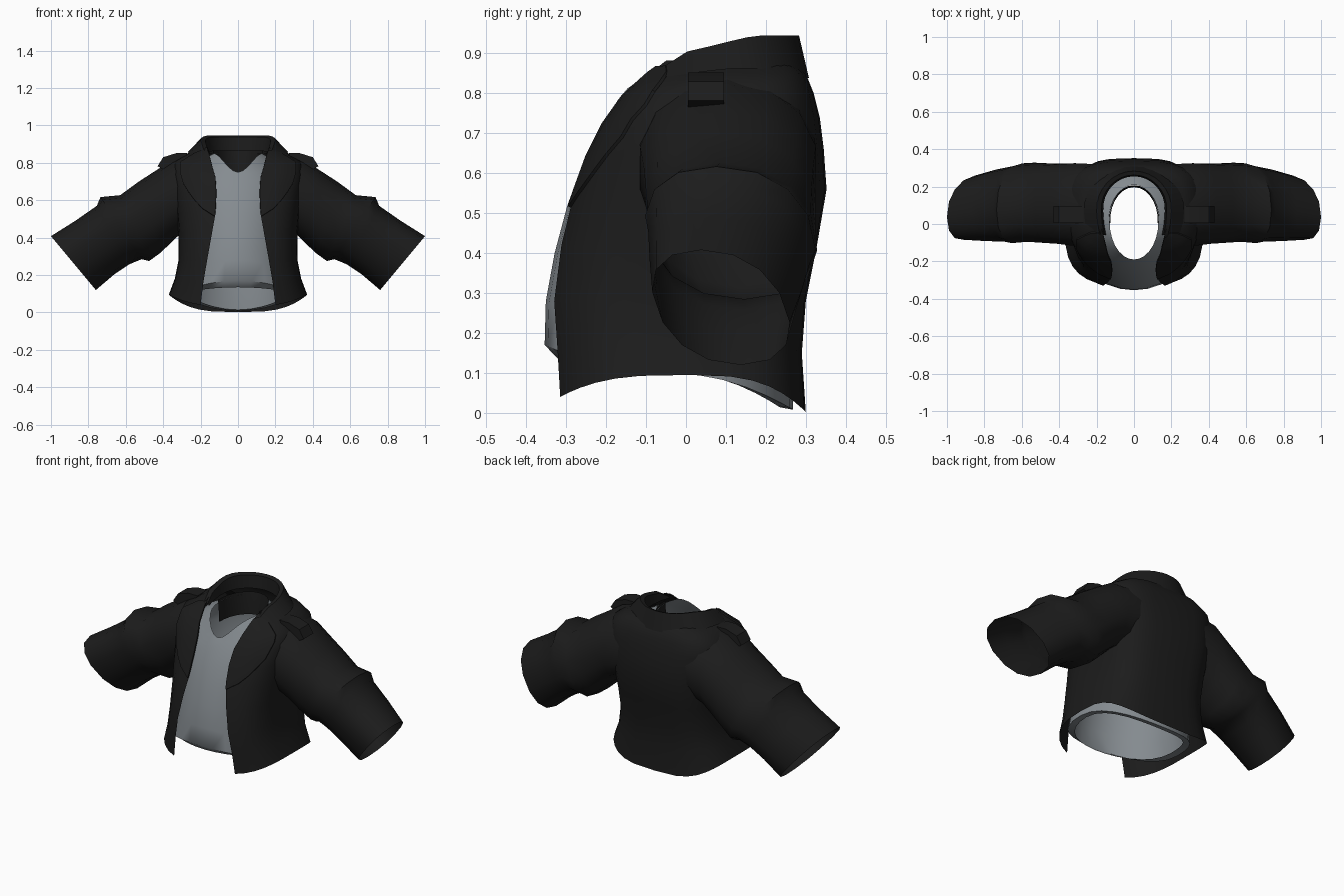
import bpy, math

if "Cube" in bpy.data.objects:
    bpy.data.objects.remove(bpy.data.objects["Cube"])

def material(name, rgb):
    m = bpy.data.materials.new(name)
    m.diffuse_color = (*rgb, 1)
    m.use_nodes = True
    m.node_tree.nodes["Principled BSDF"].inputs["Base Color"].default_value = m.diffuse_color
    return m

BLACK = material("black cloth", (0.0115, 0.0115, 0.0115))
GREY = material("grey cloth", (0.235, 0.26, 0.28))

def add_object(name, verts, faces, mat, angle=50):
    me = bpy.data.meshes.new(name)
    me.from_pydata(verts, [], faces)
    me.materials.append(mat)
    ob = bpy.data.objects.new(name, me)
    bpy.context.collection.objects.link(ob)
    bpy.ops.object.select_all(action='DESELECT')
    ob.select_set(True)
    bpy.context.view_layer.objects.active = ob
    bpy.ops.object.shade_smooth_by_angle(angle=math.radians(angle))
    return ob

def loft(name, rows, mat, closed=False, flip=False, angle=50):
    n = len(rows[0])
    verts = [p for r in rows for p in r]
    faces = []
    for i in range(len(rows) - 1):
        for j in range(n if closed else n - 1):
            k = (j + 1) % n
            f = [i * n + j, i * n + k, (i + 1) * n + k, (i + 1) * n + j]
            faces.append(f[::-1] if flip else f)
    return add_object(name, verts, faces, mat, angle)

def spow(v, e):
    return math.copysign(abs(v) ** e, v)

def mirror(rows):
    return [[(-x, y, z) for x, y, z in r] for r in rows]

# Cross-section point; t runs from the front (0) round the +x side to the back (pi)
def section(zf, zs, zb, w, yf, yb, t, ef=1.0, eb=1.0, t0=0.0, zp=2):
    s, c = math.sin(t), math.cos(t)
    yc = (yf + yb) / 2
    e = ef if c > 0 else eb
    d = (yc - yf) / math.cos(t0) ** ef if c > 0 else yb - yc
    z = zs + ((zf if c > 0 else zb) - zs) * abs(c) ** zp
    return (w * spow(s, e), yc - d * spow(c, e), z)

# Jacket body levels: z front, z side, z back, half width, y front, y back, half opening
BODY = [
    (.03, .095, .002, .37, -.315, .30, .20),
    (.16, .18, .15, .338, -.322, .29, .185),
    (.28, .28, .28, .318, -.33, .30, .165),
    (.42, .42, .42, .318, -.312, .328, .14),
    (.53, .54, .56, .332, -.285, .352, .12),
    (.64, .65, .66, .345, -.245, .345, .115),
    (.72, .74, .74, .355, -.205, .335, .12),
    (.79, .81, .80, .34, -.155, .32, .14),
    (.85, .852, .85, .265, -.09, .30, .155),
    (.875, .885, .87, .185, -.05, .275, .165),
]
EF, EB = .66, .6

def level(v):
    i = min(int(v), len(BODY) - 2)
    f = v - i
    return [a + (b - a) * f for a, b in zip(BODY[i], BODY[i + 1])]

def angle_at(x, w):
    return math.asin(min(1, x / w) ** (1 / EF))

def body_point(v, t):
    L = level(v)
    return section(*L[:6], t, EF, EB, angle_at(L[6], L[3]))

rows = []
for v in range(len(BODY)):
    t0 = angle_at(BODY[v][6], BODY[v][3])
    rows.append([body_point(v, t0 + (2 * math.pi - 2 * t0) * j / 28) for j in range(29)])
loft("jacket_body", rows, BLACK)

# Shirt: inner hem lip, then body up to the neckline
SHIRT = [
    (.135, .105, .014, .295, -.32, .235),
    (.17, .10, .008, .335, -.354, .268),
    (.28, .20, .15, .308, -.351, .268),
    (.40, .40, .40, .295, -.329, .295),
    (.52, .54, .55, .30, -.297, .318),
    (.62, .65, .66, .305, -.26, .315),
    (.70, .74, .74, .285, -.222, .30),
    (.735, .81, .80, .215, -.202, .27),
    (.75, .85, .85, .13, -.19, .21),
]
rows = []
for i, L in enumerate(SHIRT):
    zp = 4 if i == 8 else 2
    rows.append([section(*L, 2 * math.pi * j / 28, zp=zp) for j in range(28)])
loft("shirt", rows, GREY, closed=True)

# Dark facing inside the back of the neck
rows = []
for rx, yb, z in ((.127, .197, .735), (.13, .2, .80), (.135, .207, .865)):
    rows.append([(rx * math.sin(t), .02 - (yb - .02) * math.cos(t), z)
                 for t in [math.radians(85 + 190 * j / 14) for j in range(15)]])
loft("neck_facing", rows, BLACK, flip=True)

# Collar: inner base, two folded top edges, outer lower edge
COLLAR = [(.165, .255, .85, .862), (.175, .262, .86, .937),
          (.20, .283, .865, .945), (.268, .308, .84, .838)]
C0 = math.cos(math.radians(65))
rows = []
for k, (rx, yb, zfront, zback) in enumerate(COLLAR):
    row = []
    for j in range(21):
        t = math.radians(65 + 230 * j / 20)
        c = math.cos(t)
        u = min(1, max(0, (C0 - c) / (1 + C0)))
        y = .08 - (yb - .08) * c if c < 0 else .08 - .33 * c
        z = zfront + (zback - zfront) * min(1, u * 1.6) ** .45
        if k == 3:
            z += .025 * math.sin(math.pi * u)
        row.append((rx * math.sin(t), y, z))
    rows.append(row)
loft("collar", rows, BLACK, flip=True, angle=40)

# Lapels: raised panels following the front opening (level, width across)
LAPEL = [(3.85, .004), (4.2, .07), (4.6, .115), (5, .15), (5.5, .175), (6, .185),
         (6.5, .18), (7, .165), (7.5, .12), (8, .075), (8.5, .03)]
rows = []
for v, width in LAPEL:
    L = level(v)
    x0, w = L[6], L[3]
    row = []
    for j in range(7):
        x, y, z = body_point(v, angle_at(x0 + width * max(0, min(j - 1, 4)) / 4, w))
        lift = 0 if j in (0, 6) else .007
        row.append((x + lift * .2, y - lift, z + lift * .5))
    rows.append(row)
loft("lapel_right", rows, BLACK, angle=40)
loft("lapel_left", mirror(rows), BLACK, flip=True, angle=40)

# Sleeves: upper x z, lower x z, y range, inward shear of the back, y twist
SLEEVE = [
    (.235, .85, .305, .43, -.12, .325, .06, 0),
    (.345, .822, .325, .405, -.12, .33, .02, 0),
    (.445, .755, .355, .375, -.108, .326, .01, .01),
    (.53, .70, .42, .315, -.10, .324, 0, .02),
    (.63, .627, .475, .275, -.092, .325, 0, .03),
    (.735, .617, .515, .285, -.098, .32, 0, .035),
    (.755, .57, .58, .258, -.09, .305, 0, .035),
    (.87, .49, .66, .205, -.085, .285, 0, .04),
    (1.0, .408, .76, .12, -.075, .25, 0, .05),
]
rows = []
for ux, uz, lx, lz, y0, y1, shear, twist in SLEEVE:
    row = []
    for j in range(14):
        a = 2 * math.pi * j / 14
        c, s = spow(math.cos(a), .9), spow(math.sin(a), .9)
        row.append(((ux + lx) / 2 + (ux - lx) / 2 * c - shear * max(0, s),
                    (y0 + y1) / 2 + (y1 - y0) / 2 * s - twist * c,
                    (uz + lz) / 2 + (uz - lz) / 2 * c))
    rows.append(row)
loft("sleeve_right", rows, BLACK, closed=True, flip=True)
loft("sleeve_left", mirror(rows), BLACK, closed=True)

# Shoulder straps: bent slab over each shoulder
PROFILE = [(.27, .852), (.33, .852), (.40, .83), (.43, .782), (.40, .765), (.30, .80)]
n = len(PROFILE)
for side, sx in (("right", 1), ("left", -1)):
    verts = [(sx * x, y, z) for y in (.005, .095) for x, z in PROFILE]
    faces = [[i, (i + 1) % n, n + (i + 1) % n, n + i] for i in range(n)]
    faces += [list(range(n))[::-1], list(range(n, 2 * n))]
    if sx < 0:
        faces = [f[::-1] for f in faces]
    add_object("shoulder_strap_" + side, verts, faces, BLACK, 30)
